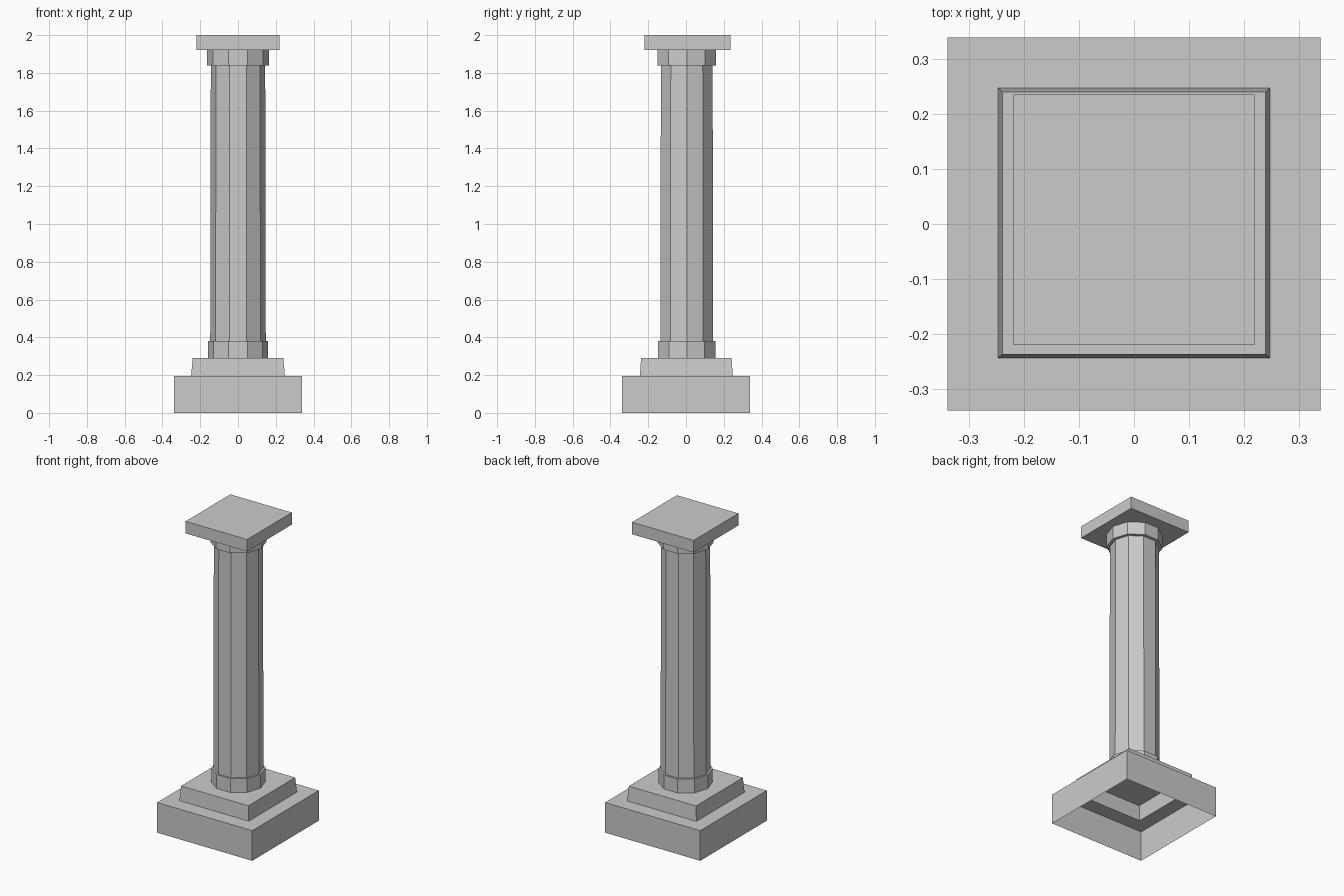
import bpy
from math import cos, sin, tau

if "Cube" in bpy.data.objects:
    bpy.data.objects.remove(bpy.data.objects["Cube"])


def mesh_object(name, verts, faces):
    mesh = bpy.data.meshes.new(name)
    mesh.from_pydata(verts, [], faces)
    mesh.update()
    obj = bpy.data.objects.new(name, mesh)
    bpy.context.collection.objects.link(obj)
    return obj


def loft(name, rings, cap_top=False, cap_bottom=False):
    """Skin a stack of equal-sized rings, flat shaded."""
    n = len(rings[0])
    verts = [v for ring in rings for v in ring]
    faces = []
    for r in range(len(rings) - 1):
        for i in range(n):
            j = (i + 1) % n
            faces.append((r * n + i, r * n + j, (r + 1) * n + j, (r + 1) * n + i))
    if cap_top:
        faces.append(tuple(range(len(verts) - n, len(verts))))
    if cap_bottom:
        faces.append(tuple(reversed(range(n))))
    return mesh_object(name, verts, faces)


def rect(half, y0, y1, z):
    return [(-half, y0, z), (half, y0, z), (half, y1, z), (-half, y1, z)]


def decagon(radius, z, yc=0.004):
    return [(radius * cos(tau * i / 10), yc + radius * sin(tau * i / 10), z)
            for i in range(10)]


# Stepped plinth: one hollow shell, open underneath
loft("plinth", [
    rect(0.34, -0.34, 0.34, 0.0),
    rect(0.34, -0.34, 0.34, 0.195),
    rect(0.248, -0.244, 0.248, 0.195),
    rect(0.24, -0.238, 0.241, 0.29),
], cap_top=True)

# Ten-sided column: foot collar, slightly tapered shaft, head collar
loft("column", [decagon(r, z) for r, z in (
    (0.159, 0.29), (0.159, 0.38), (0.147, 0.38),
    (0.144, 1.84), (0.164, 1.84), (0.164, 1.922))])

# Square top slab
loft("top_slab", [rect(0.22, -0.221, 0.236, 1.922),
                  rect(0.22, -0.221, 0.236, 2.0)],
     cap_top=True, cap_bottom=True)
